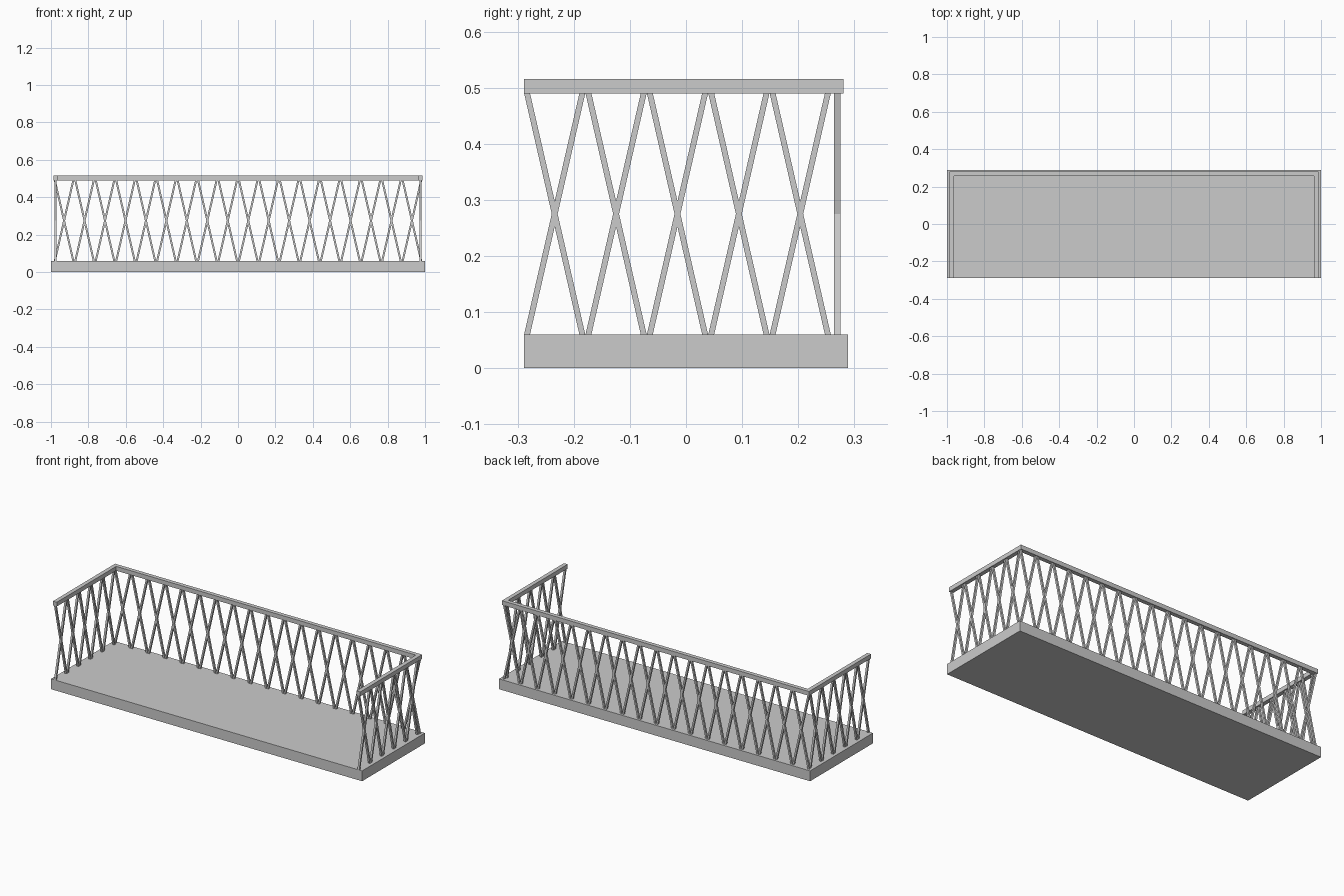
import bpy, bmesh

if "Cube" in bpy.data.objects:
    bpy.data.objects.remove(bpy.data.objects["Cube"])

BASE_TOP, RAIL_LOW, RAIL_TOP = 0.06, 0.49, 0.515
PITCH, SPREAD = 0.1094, 0.0495      # cross spacing, half width of one cross
BAR_W, BAR_D = 0.0105, 0.0115       # bar width along the railing, depth across it


def finish(name, bm):
    bmesh.ops.recalc_face_normals(bm, faces=bm.faces[:])
    mesh = bpy.data.meshes.new(name)
    bm.to_mesh(mesh)
    bm.free()
    obj = bpy.data.objects.new(name, mesh)
    bpy.context.collection.objects.link(obj)
    return obj


def prism(bm, outline, z0, z1):
    face = bm.faces.new([bm.verts.new((x, y, z0)) for x, y in outline])
    top = bmesh.ops.extrude_face_region(bm, geom=[face])["geom"]
    for v in top:
        if isinstance(v, bmesh.types.BMVert):
            v.co.z = z1
    # bottom face stays so the solid is closed
    if not face.is_valid or face not in bm.faces[:]:
        bm.faces.new([v for v in bm.verts if abs(v.co.z - z0) < 1e-6])


def bar(bm, low, high, place):
    # slanted bar with level ends; place maps (along, across, z) to space
    def ring(c, z):
        return [bm.verts.new(place(c + a * BAR_W / 2, b * BAR_D / 2, z))
                for a, b in ((-1, -1), (1, -1), (1, 1), (-1, 1))]
    r0, r1 = ring(low, BASE_TOP - 0.001), ring(high, RAIL_LOW + 0.001)
    bm.faces.new(r0[::-1])
    bm.faces.new(r1)
    for i in range(4):
        j = (i + 1) % 4
        bm.faces.new((r0[i], r0[j], r1[j], r1[i]))


def crosses(name, centres, place):
    bm = bmesh.new()
    for c in centres:
        bar(bm, c - SPREAD, c + SPREAD, place)
        bar(bm, c + SPREAD, c - SPREAD, place)
    return finish(name, bm)


# floor slab
bm = bmesh.new()
prism(bm, [(-1, -0.2885), (1, -0.2885), (1, 0.2885), (-1, 0.2885)], 0, BASE_TOP)
finish("floor_slab", bm)

# U-shaped handrail
bm = bmesh.new()
xo, xi, yf, yo, yi = 0.987, 0.963, -0.2885, 0.281, 0.257
prism(bm, [(-xo, yf), (-xi, yf), (-xi, yi), (xi, yi), (xi, yf), (xo, yf),
           (xo, yo), (-xo, yo)], RAIL_LOW, RAIL_TOP)
finish("handrail", bm)

# crossed balusters: back row and two sides
crosses("back_balusters", [(i - 8.5) * PITCH for i in range(18)],
        lambda u, v, z: (u, 0.2695 + v, z))
for name, sx in (("left_balusters", -1), ("right_balusters", 1)):
    crosses(name, [-0.234 + i * PITCH for i in range(5)],
            lambda u, v, z, sx=sx: (sx * (0.975 + v), u, z))
